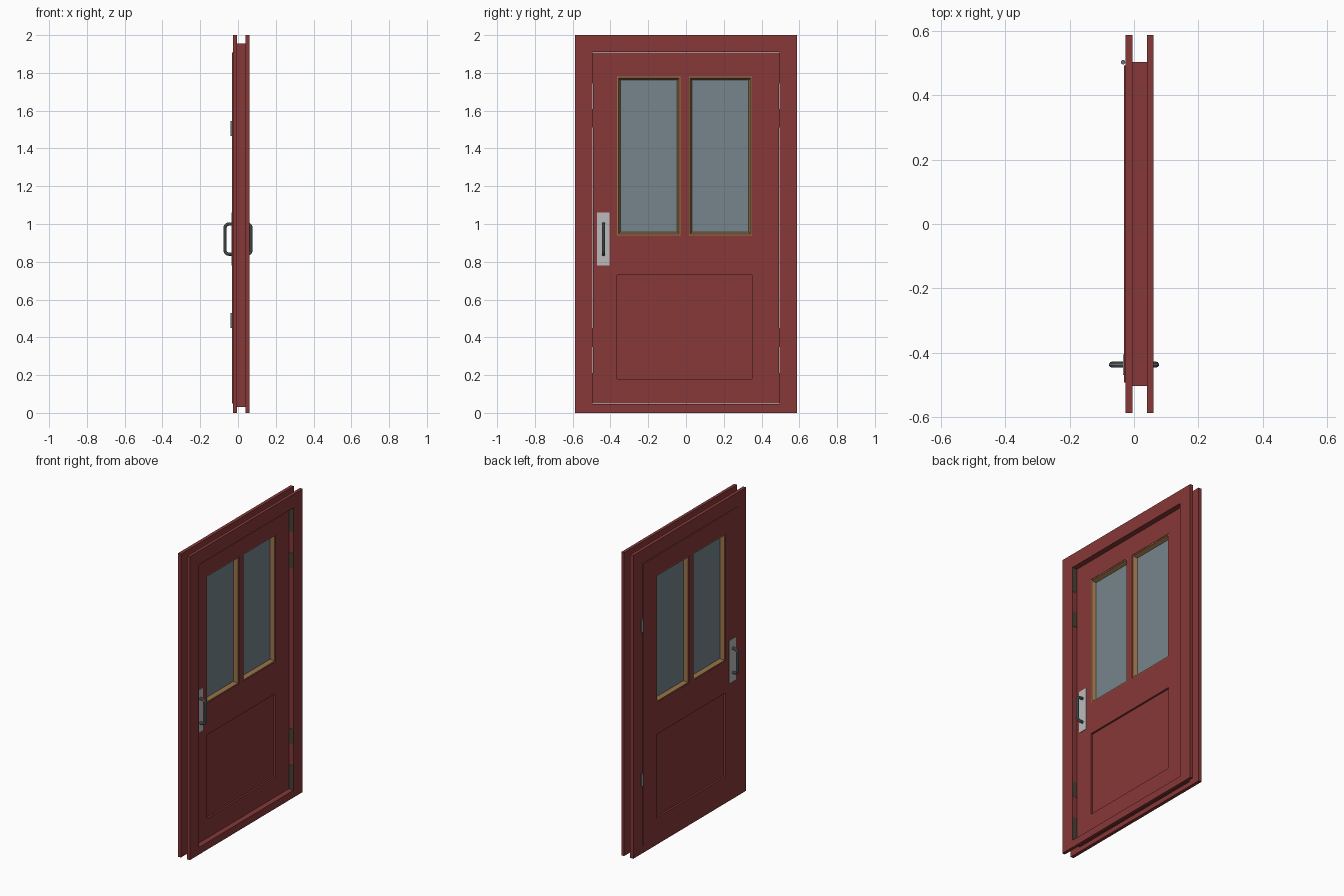
import bpy, bmesh, math
from mathutils import Vector

if "Cube" in bpy.data.objects:
    bpy.data.objects.remove(bpy.data.objects["Cube"])


def mat(name, rgb):
    m = bpy.data.materials.new(name)
    m.diffuse_color = (*rgb, 1)
    m.use_nodes = True
    m.node_tree.nodes["Principled BSDF"].inputs["Base Color"].default_value = m.diffuse_color
    return m


RED = mat("red_paint", (0.243, 0.040, 0.040))
GLASS = mat("grey_glass", (0.180, 0.235, 0.262))
WOOD = mat("wood_bead", (0.32, 0.165, 0.066))
PLATE = mat("light_metal", (0.50, 0.50, 0.50))
STEEL = mat("steel", (0.15, 0.18, 0.20))
DARK = mat("dark_seal", (0.065, 0.052, 0.035))


def finish(name, bm, material):
    bmesh.ops.remove_doubles(bm, verts=bm.verts, dist=1e-5)
    bmesh.ops.recalc_face_normals(bm, faces=bm.faces)
    me = bpy.data.meshes.new(name)
    bm.to_mesh(me)
    bm.free()
    me.materials.append(material)
    ob = bpy.data.objects.new(name, me)
    bpy.context.collection.objects.link(ob)
    return ob


def board(name, x0, x1, ys, zs, holes, material):
    """Slab in the YZ plane on a grid of cells, with some cells left open."""
    bm = bmesh.new()
    ny, nz = len(ys) - 1, len(zs) - 1
    solid = lambda i, j: 0 <= i < ny and 0 <= j < nz and (i, j) not in holes
    quad = lambda pts: bm.faces.new([bm.verts.new(p) for p in pts])
    for i in range(ny):
        for j in range(nz):
            if not solid(i, j):
                continue
            c = [(ys[i], zs[j]), (ys[i + 1], zs[j]),
                 (ys[i + 1], zs[j + 1]), (ys[i], zs[j + 1])]
            for x in (x0, x1):
                quad([(x, y, z) for y, z in c])
            for k, (di, dj) in enumerate([(0, -1), (1, 0), (0, 1), (-1, 0)]):
                if not solid(i + di, j + dj):
                    a, b = c[k], c[(k + 1) % 4]
                    quad([(x0, *a), (x1, *a), (x1, *b), (x0, *b)])
    return finish(name, bm, material)


def box(name, x, y, z, material):
    return board(name, x[0], x[1], y, z, (), material)


def bead(name, y, z, outer_x, inner_x, w, material):
    """Sloped picture-frame bead running round a window opening."""
    bm = bmesh.new()
    rings = []
    for d, x in [(0, inner_x), (0, outer_x), (w * .4, outer_x), (w, inner_x)]:
        rings.append([bm.verts.new((x, a, b)) for a, b in
                      [(y[0] + d, z[0] + d), (y[1] - d, z[0] + d),
                       (y[1] - d, z[1] - d), (y[0] + d, z[1] - d)]])
    for r in range(4):
        a, b = rings[r], rings[(r + 1) % 4]
        for k in range(4):
            n = (k + 1) % 4
            bm.faces.new([a[k], a[n], b[n], b[k]])
    return finish(name, bm, material)


# frame: two casings and the jamb between them
HY = [-.588, -.494, .494, .588]
for nm, a, b in [("casing_left", -.027, -.005), ("casing_right", .04, .06)]:
    board(nm, a, b, HY, [0, .048, 1.91, 2], {(1, 1)}, RED)
board("jamb", -.005, .04, [-.504, -.494, .494, .504], [.03, .048, 1.91, 1.955], {(1, 1)}, RED)

# door leaf with two window openings and a lower panel opening
X0, X1 = -.031, .027
ys = [-.492, -.365, -.03, .015, .35, .492]
zs = [.05, .18, .73, .94, 1.78, 1.908]
board("door_leaf", X0, X1, ys, zs, {(1, 3), (3, 3), (1, 1), (2, 1), (3, 1)}, RED)
box("lower_panel", (X0 + .012, X1 - .012), (-.365, .35), (.18, .73), RED)

# windows: glass and a bead on each side
for i, y in enumerate([(-.365, -.03), (.015, .35)]):
    box(f"glass_{i}", (-.005, .001), (y[0] + .005, y[1] - .005), (.945, 1.775), GLASS)
    bead(f"bead_right_{i}", y, (.94, 1.78), X1 - .002, .001, .018, WOOD)
    bead(f"bead_left_{i}", y, (.94, 1.78), X0 + .002, -.005, .018, WOOD)

# dark seals on the jamb faces
for s, side in [(-1, "latch"), (1, "hinge")]:
    for k, z in enumerate([(.05, .21), (.35, .45), (1.51, 1.61), (1.745, 1.908)]):
        box(f"seal_{side}_{k}", (X1, .0595), sorted((s * .4925, s * .494)), z, DARK)

# hinges on the left face
for k, z in enumerate((.49, 1.506)):
    bpy.ops.mesh.primitive_cylinder_add(vertices=16, radius=.007, depth=.08,
                                        location=(-.034, .503, z))
    ob = bpy.context.object
    ob.name = f"hinge_{k}"
    ob.data.materials.append(STEEL)
    bpy.ops.object.shade_smooth_by_angle()


# pull handles with backing plates
def handle(name, face, out):
    d = math.copysign(1, out)
    r, ze = .022, (.84, 1.0)
    pts = [Vector((face, -.437, ze[0]))]
    for zc, start in ((ze[0] + r, -90), (ze[1] - r, 0)):
        for k in range(7):
            a = math.radians(start + 15 * k)
            pts.append(Vector((out - d * r + d * r * math.cos(a), -.437, zc + r * math.sin(a))))
    pts.append(Vector((face, -.437, ze[1])))
    cu = bpy.data.curves.new(name, 'CURVE')
    cu.dimensions = '3D'
    cu.bevel_depth, cu.bevel_resolution, cu.use_fill_caps = .009, 3, True
    sp = cu.splines.new('POLY')
    sp.points.add(len(pts) - 1)
    for p, co in zip(sp.points, pts):
        p.co = (*co, 1)
    cu.materials.append(STEEL)
    ob = bpy.data.objects.new(name, cu)
    bpy.context.collection.objects.link(ob)
    bpy.ops.object.select_all(action='DESELECT')
    ob.select_set(True)
    bpy.context.view_layer.objects.active = ob
    bpy.ops.object.convert(target='MESH')
    bpy.ops.object.shade_smooth_by_angle()


for nm, face, s in [("left", X0, -1), ("right", X1, 1)]:
    box(f"handle_plate_{nm}", sorted((face, face + s * .003)), (-.47, -.406), (.78, 1.06), PLATE)
    handle(f"handle_{nm}", face, s * .069)
